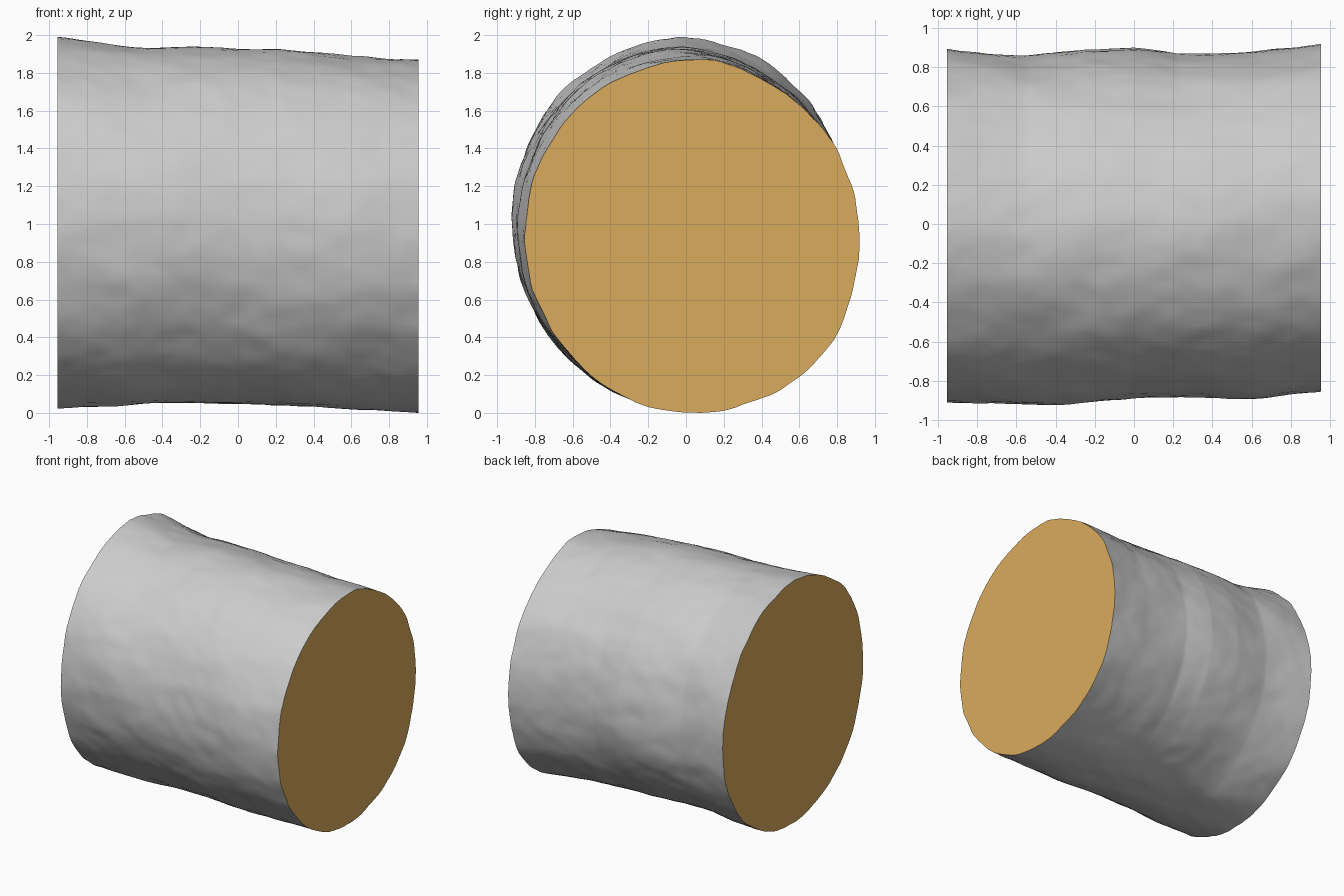
import bpy, bmesh, math
from mathutils import Vector, noise

cube = bpy.data.objects.get("Cube")
if cube:
    bpy.data.objects.remove(cube, do_unlink=True)


def make_material(name, color):
    mat = bpy.data.materials.new(name)
    mat.use_nodes = True
    mat.diffuse_color = color
    bsdf = mat.node_tree.nodes["Principled BSDF"]
    bsdf.inputs["Base Color"].default_value = color
    bsdf.inputs["Roughness"].default_value = 0.9
    return mat


bark_grey = make_material("bark grey", (0.6, 0.6, 0.6, 1))
cut_wood = make_material("cut wood tan", (0.7, 0.41, 0.11, 1))

SIDES, RINGS = 144, 120
X_RIGHT, X_LEFT = -0.955, 0.955

# Trunk outline along its length: x, top z, bottom z, front y, back y
STATIONS = [
    (X_RIGHT, 2.00, 0.04, -0.915, 0.89),
    (-0.55, 1.955, 0.06, -0.915, 0.86),
    (-0.25, 1.945, 0.067, -0.905, 0.882),
    (0.0, 1.94, 0.065, -0.892, 0.885),
    (0.22, 1.935, 0.055, -0.89, 0.86),
    (0.6, 1.895, 0.035, -0.885, 0.885),
    (X_LEFT, 1.885, 0.01, -0.855, 0.92),
]


def outline(x):
    for a, b in zip(STATIONS, STATIONS[1:]):
        if x <= b[0] or b is STATIONS[-1]:
            t = (x - a[0]) / (b[0] - a[0])
            return [p + (q - p) * t for p, q in zip(a[1:], b[1:])]


def trunk_point(x, angle):
    """Point on the bark: an uneven oval with lumps and fine bark grain."""
    top, bottom, front, back = outline(x)
    c, s = math.cos(angle), math.sin(angle)
    p = Vector((x, c, s))
    lumps = 0.02 * noise.noise(p * 1.7)
    dents = 0.011 * noise.noise(Vector((x * 3, c * 5, s * 5)))
    grain = 0.005 * noise.noise(Vector((x * 8 + s * 3, c * 14, s * 14)))
    # lower back bulges, upper back is flatter
    sway = -0.02 * c * s * 2 if c > 0 else 0
    r = 1 + lumps + dents + grain + sway
    return Vector((x,
                   (front + back) / 2 + c * r * (back - front) / 2,
                   (top + bottom) / 2 + s * r * (top - bottom) / 2))


def ring_points(x):
    return [trunk_point(x, math.tau * i / SIDES) for i in range(SIDES)]


def add_object(name, bm, mat):
    bm.normal_update()
    mesh = bpy.data.meshes.new(name)
    bm.to_mesh(mesh)
    bm.free()
    mesh.materials.append(mat)
    obj = bpy.data.objects.new(name, mesh)
    bpy.context.collection.objects.link(obj)
    return obj


# Bark: rings swept along the trunk
bm = bmesh.new()
rings = []
for j in range(RINGS + 1):
    x = X_RIGHT + (X_LEFT - X_RIGHT) * j / RINGS
    rings.append([bm.verts.new(p) for p in ring_points(x)])
for r0, r1 in zip(rings, rings[1:]):
    for i in range(SIDES):
        k = (i + 1) % SIDES
        bm.faces.new((r0[i], r0[k], r1[k], r1[i])).smooth = True
bmesh.ops.recalc_face_normals(bm, faces=bm.faces)
add_object("bark", bm, bark_grey)

# Flat sawn ends
for name, x in (("right_cut_end", X_RIGHT), ("left_cut_end", X_LEFT)):
    bm = bmesh.new()
    verts = [bm.verts.new(p) for p in ring_points(x)]
    if x < 0:
        verts.reverse()
    bm.faces.new(verts)
    add_object(name, bm, cut_wood)

# Rest the log on the ground
logs = [bpy.data.objects[n] for n in ("bark", "right_cut_end", "left_cut_end")]
lowest = min(v.co.z for v in logs[0].data.vertices)
for obj in logs:
    for v in obj.data.vertices:
        v.co.z -= lowest
